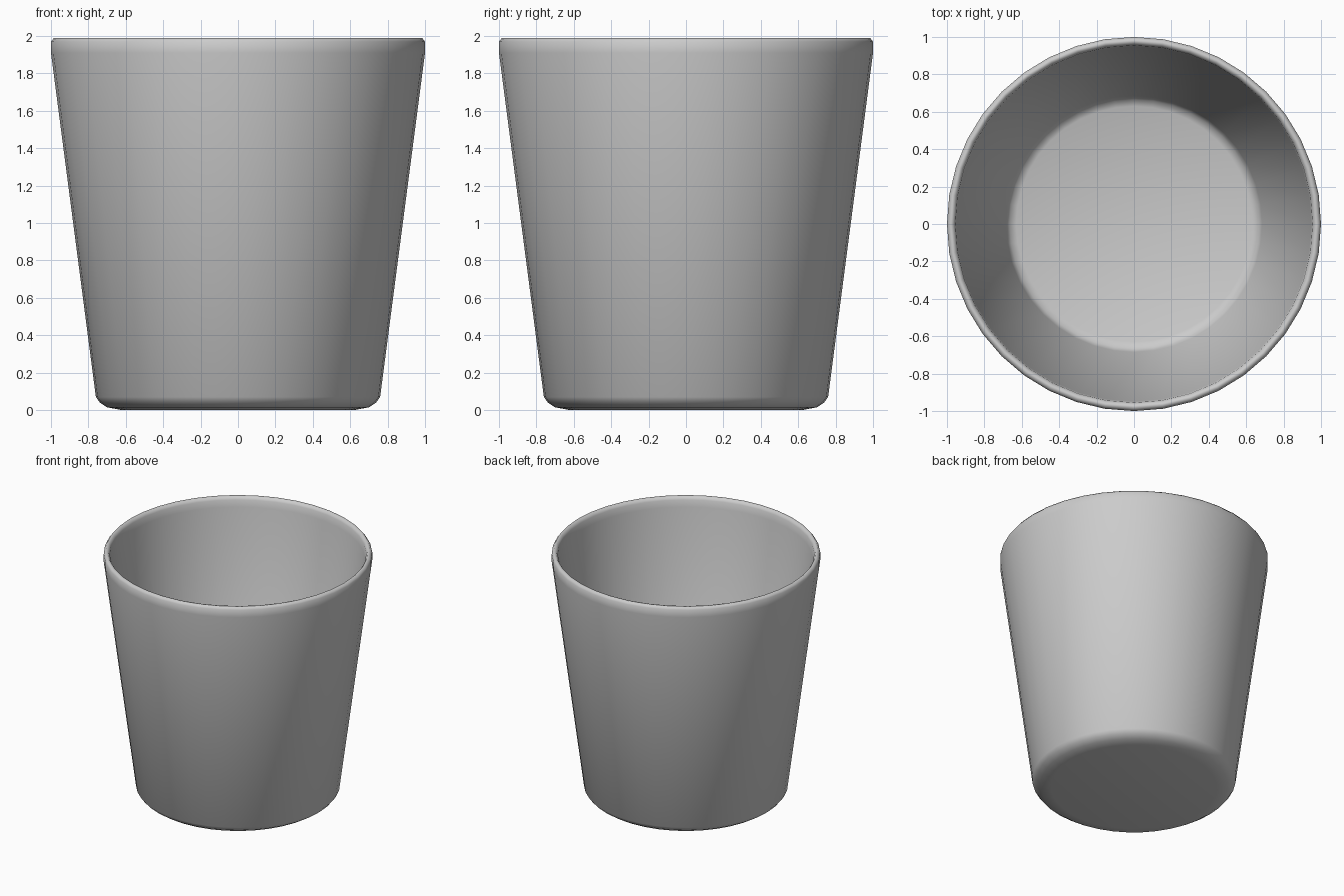
import bpy, bmesh, math

if "Cube" in bpy.data.objects:
    bpy.data.objects.remove(bpy.data.objects["Cube"])

# Half profile of the cup wall (radius, height): underside, outside, rim, inside, floor
profile = [(0, 0), (0.62, 0.0), (0.70, 0.015), (0.738, 0.04), (0.76, 0.07),
           (1.0, 1.91), (1.0, 1.97), (0.985, 1.99), (0.968, 1.988),
           (0.955, 1.965), (0.948, 1.91), (0.685, 0.16), (0.665, 0.125),
           (0.63, 0.11), (0, 0.11)]

# Spin the profile around z
bm = bmesh.new()
verts = [bm.verts.new((r, 0, z)) for r, z in profile]
edges = [bm.edges.new(pair) for pair in zip(verts, verts[1:])]
bmesh.ops.spin(bm, geom=verts + edges, cent=(0, 0, 0), axis=(0, 0, 1),
               angle=math.tau, steps=40, use_merge=False)
bmesh.ops.remove_doubles(bm, verts=bm.verts, dist=0.0005)
bmesh.ops.recalc_face_normals(bm, faces=bm.faces)

# Cup body
mesh = bpy.data.meshes.new("cup")
bm.to_mesh(mesh)
bm.free()
cup = bpy.data.objects.new("cup", mesh)
bpy.context.collection.objects.link(cup)
bpy.context.view_layer.objects.active = cup
cup.select_set(True)
bpy.ops.object.shade_smooth()
